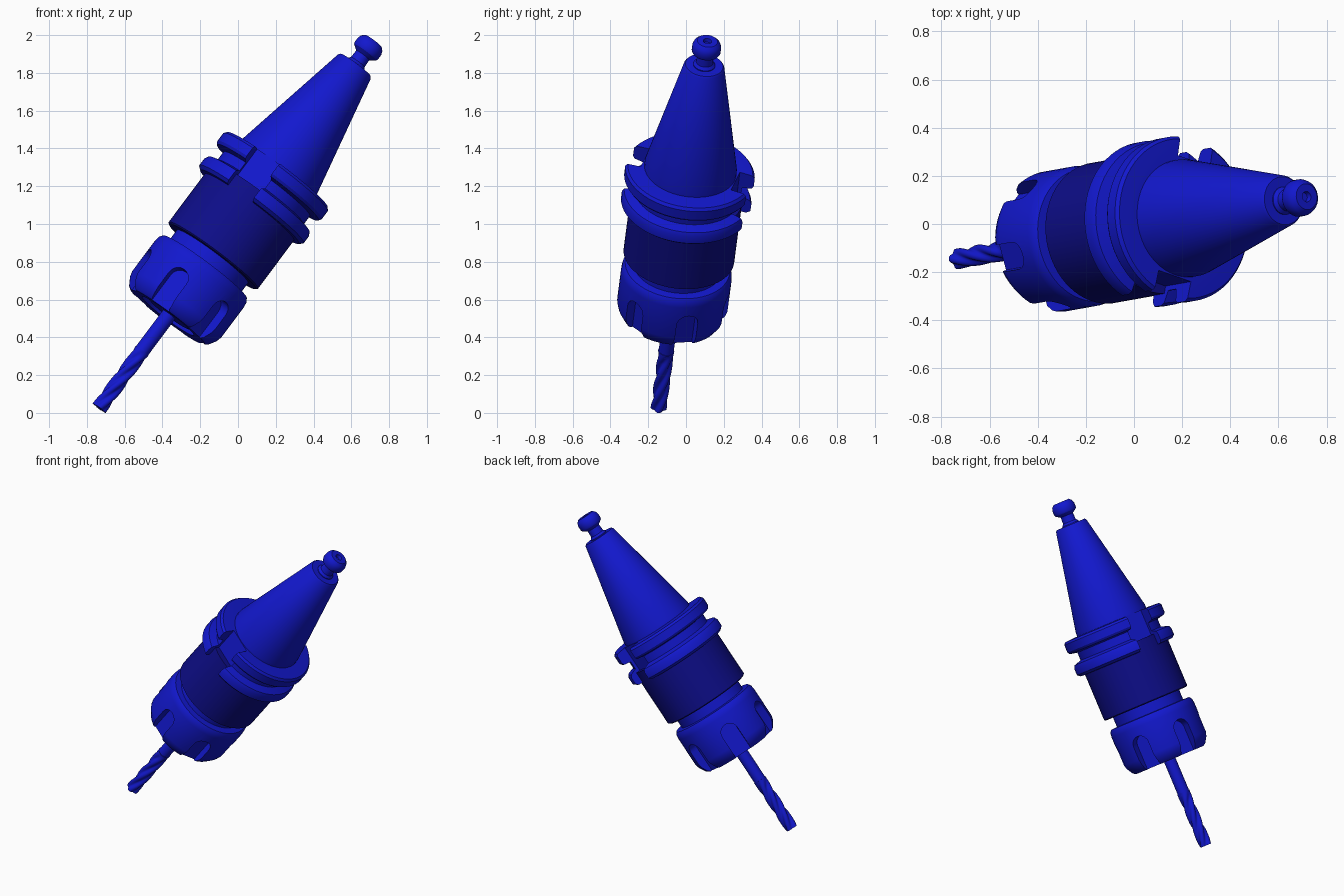
import bpy, bmesh
from math import sin, cos, pi, radians
from mathutils import Matrix, Vector

if "Cube" in bpy.data.objects:
    bpy.data.objects.remove(bpy.data.objects["Cube"])

# tilted tool frame: local Z runs from cutter tip to pull knob
axis = Vector((0.5955, 0.106, 0.797)).normalized()
ex = Vector((axis.z, 0, -axis.x)).normalized()
ey = axis.cross(ex)
FRAME = Matrix.Translation((-0.735, -0.145, 0.025)) @ Matrix((ex, ey, axis)).transposed().to_4x4()
SLOT = radians(254)      # direction of the front slot around the axis


def material(name, rgb):
    m = bpy.data.materials.new(name)
    m.diffuse_color = (*rgb, 1)
    m.use_nodes = True
    m.node_tree.nodes["Principled BSDF"].inputs["Base Color"].default_value = m.diffuse_color
    return m


BLUE = material("blue", (0.006, 0.009, 0.62))
DARK = material("dark_blue", (0.004, 0.004, 0.25))


def finish(name, bm, mat=BLUE):
    bmesh.ops.recalc_face_normals(bm, faces=bm.faces)
    me = bpy.data.meshes.new(name)
    bm.to_mesh(me)
    bm.free()
    ob = bpy.data.objects.new(name, me)
    bpy.context.collection.objects.link(ob)
    me.materials.append(mat)
    ob.matrix_world = FRAME
    return ob


def activate(ob):
    bpy.ops.object.select_all(action='DESELECT')
    ob.select_set(True)
    bpy.context.view_layer.objects.active = ob


def smooth(ob, deg=28):
    activate(ob)
    bpy.ops.object.shade_smooth_by_angle(angle=radians(deg))


def skin(bm, rings):
    n = len(rings[0])
    for a, b in zip(rings, rings[1:]):
        for i in range(n):
            j = (i + 1) % n
            bm.faces.new((a[i], a[j], b[j], b[i]))
    bm.faces.new(rings[0][::-1])
    bm.faces.new(rings[-1])


def lathe(name, profile, mat=BLUE, n=64):
    """Solid of revolution from (radius, height) points, capped at both ends."""
    bm = bmesh.new()
    skin(bm, [[bm.verts.new((r * cos(2 * pi * i / n), r * sin(2 * pi * i / n), z))
               for i in range(n)] for r, z in profile])
    return finish(name, bm, mat)


def slot_cutter(name, outline, r0, r1, angles):
    """Extrude a (sideways, height) outline radially at each angle."""
    bm = bmesh.new()
    for a in angles:
        out, side = Vector((cos(a), sin(a), 0)), Vector((-sin(a), cos(a), 0))
        skin(bm, [[bm.verts.new(out * r + side * s + Vector((0, 0, z))) for s, z in outline]
                  for r in (r0, r1)])
    ob = finish(name, bm)
    ob.hide_render = True
    return ob


def cut(ob, cutter):
    mod = ob.modifiers.new("slots", 'BOOLEAN')
    mod.operation, mod.solver, mod.object = 'DIFFERENCE', 'EXACT', cutter
    activate(ob)
    bpy.context.view_layer.update()
    bpy.ops.object.modifier_apply(modifier=mod.name)
    bpy.data.objects.remove(cutter)


# taper cone
smooth(lathe("taper_cone", [(0.245, 1.55), (0.245, 1.61), (0.108, 2.27), (0.1, 2.28)]))

# pull knob with a small bore in its end
smooth(lathe("pull_knob", [(0.058, 2.26), (0.058, 2.285), (0.045, 2.3), (0.043, 2.345), (0.072, 2.365),
                           (0.077, 2.375), (0.077, 2.405), (0.07, 2.425), (0.054, 2.44),
                           (0.022, 2.44), (0.018, 2.42)], n=32))

# double flange with V groove and two drive slots
flange = lathe("grooved_flange", [(0.28, 1.335), (0.325, 1.338), (0.345, 1.355), (0.345, 1.40),
                                  (0.335, 1.42), (0.285, 1.435), (0.285, 1.49), (0.335, 1.50),
                                  (0.345, 1.515), (0.345, 1.568), (0.333, 1.583), (0.26, 1.587)])
w = 0.085
cut(flange, slot_cutter("drive_slot_cutter", [(-w, 1.3), (w, 1.3), (w, 1.65), (-w, 1.65)],
                        0.25, 0.5, [SLOT, SLOT + pi]))
smooth(flange)

# dark cylindrical body and neck
smooth(lathe("holder_body", [(0.285, 1.008), (0.295, 1.015), (0.295, 1.41)], DARK))
smooth(lathe("holder_neck", [(0.22, 0.88), (0.235, 0.9), (0.235, 1.02)]))

# clamping nut with six round-topped wrench slots
nut = lathe("clamping_nut", [(0.15, 0.66), (0.17, 0.612), (0.245, 0.608), (0.262, 0.62), (0.286, 0.66),
                             (0.294, 0.69), (0.294, 0.89), (0.29, 0.92), (0.278, 0.938), (0.22, 0.942)])
w = 0.058
arch = [(-w, 0.55), (w, 0.55)] + [(w * cos(pi * i / 10), 0.775 + w * sin(pi * i / 10)) for i in range(11)]
cut(nut, slot_cutter("wrench_slot_cutter", arch, 0.228, 0.45, [SLOT + k * pi / 3 for k in range(6)]))
smooth(nut)

# collet gripping the shank
smooth(lathe("collet", [(0.12, 0.622), (0.155, 0.63), (0.155, 0.68)], n=48))

# end mill: plain shank and twisted flutes
smooth(lathe("cutter_shank", [(0.04, 0.36), (0.04, 0.66)], n=32))
bm = bmesh.new()
n, rings = 32, []
for k in range(49):
    z = 0.38 * k / 48
    depth = 0.3 * min(1, (0.38 - z) / 0.06)
    ring = []
    for i in range(n):
        a = 2 * pi * i / n
        r = 0.043 * (1 - depth * (0.5 - 0.5 * cos(4 * a)) ** 1.5)
        ring.append(bm.verts.new((r * cos(a + z * 11), r * sin(a + z * 11), z)))
    rings.append(ring)
skin(bm, rings)
smooth(finish("cutter_flutes", bm), 40)
